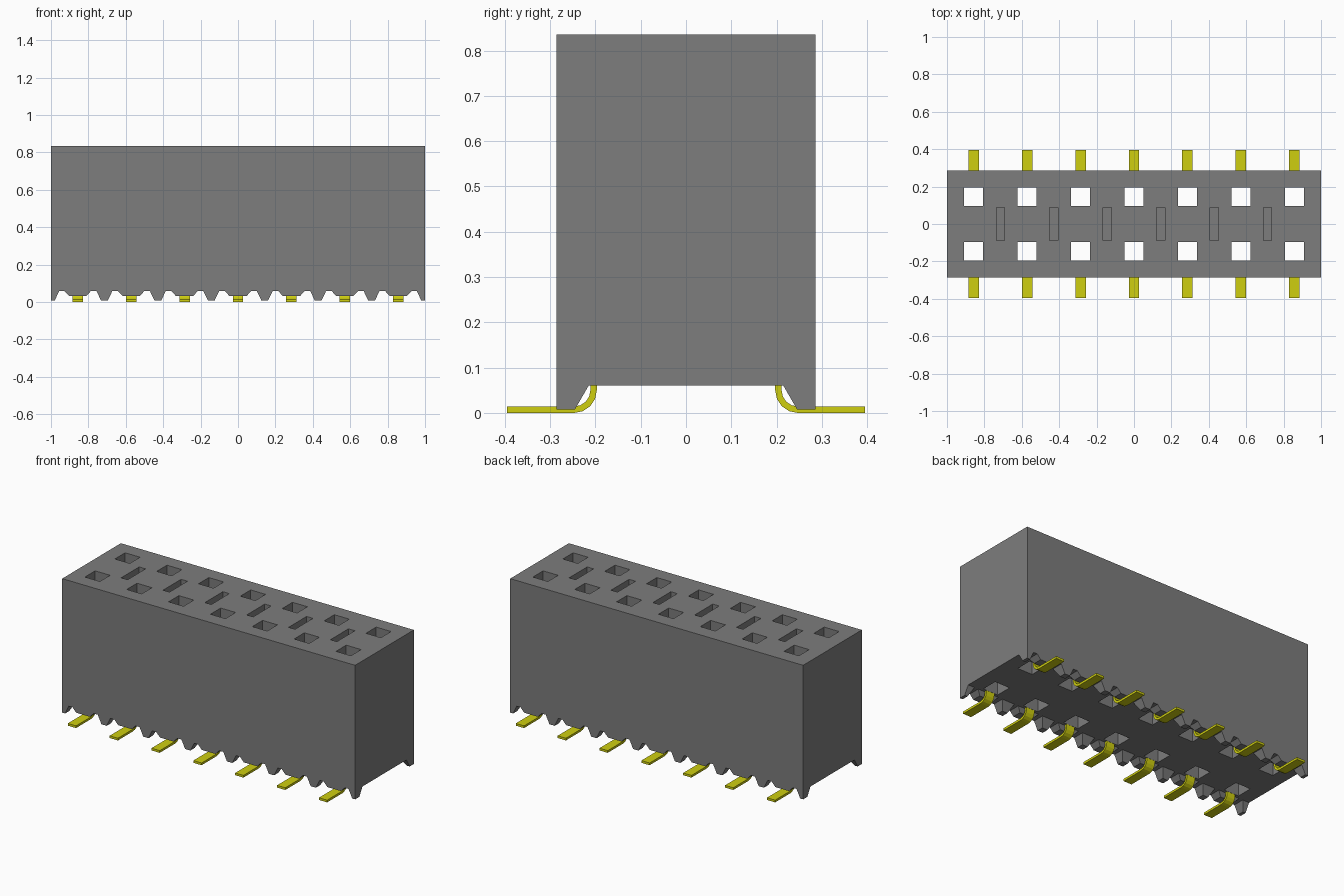
import bpy, bmesh, math

cube = bpy.data.objects.get("Cube")
if cube:
    bpy.data.objects.remove(cube, do_unlink=True)

PITCH = 2 / 7
COLS = [(i - 3) * PITCH for i in range(7)]
GAPS = [(i - 2.5) * PITCH for i in range(6)]
HALF_Y, BASE, TOP = 0.286, 0.06, 0.835
FOOT = 0.008


def material(name, rgb):
    m = bpy.data.materials.new(name)
    m.use_nodes = True
    m.diffuse_color = (*rgb, 1)
    bsdf = next(n for n in m.node_tree.nodes if n.type == 'BSDF_PRINCIPLED')
    bsdf.inputs["Base Color"].default_value = (*rgb, 1)
    return m


GREY = material("grey plastic", (0.205, 0.205, 0.205))
YELLOW = material("yellow metal", (0.62, 0.62, 0.005))


def finish(bm, name, mat):
    bmesh.ops.recalc_face_normals(bm, faces=bm.faces)
    me = bpy.data.meshes.new(name)
    bm.to_mesh(me)
    bm.free()
    me.materials.append(mat)
    ob = bpy.data.objects.new(name, me)
    bpy.context.collection.objects.link(ob)
    return ob


def add_box(bm, x0, x1, y0, y1, z0, z1):
    verts = bmesh.ops.create_cube(bm, size=1)["verts"]
    for v in verts:
        v.co = (x1 if v.co.x > 0 else x0, y1 if v.co.y > 0 else y0, z1 if v.co.z > 0 else z0)


def add_loft(bm, a, b):
    """Closed solid between two matching outlines."""
    va, vb = [bm.verts.new(p) for p in a], [bm.verts.new(p) for p in b]
    bm.faces.new(va)
    bm.faces.new(vb[::-1])
    for i in range(len(va)):
        j = (i + 1) % len(va)
        bm.faces.new((va[i], vb[i], vb[j], va[j]))


# Housing block
bm = bmesh.new()
add_box(bm, -1, 1, -HALF_Y, HALF_Y, BASE, TOP)
housing = finish(bm, "housing", GREY)

# Cutter: through sockets in two rows, blind slots between the columns
bm = bmesh.new()
for x in COLS:
    for y in (-0.146, 0.146):
        add_box(bm, x - 0.051, x + 0.051, y - 0.05, y + 0.05, BASE - 0.1, TOP + 0.1)
for x in GAPS:
    add_box(bm, x - 0.022, x + 0.022, -0.088, 0.088, TOP - 0.1, TOP + 0.1)
cutter = finish(bm, "socket_cutter", GREY)
cutter.hide_render = True
mod = housing.modifiers.new("sockets", 'BOOLEAN')
mod.object, mod.operation, mod.solver = cutter, 'DIFFERENCE', 'EXACT'
bpy.context.view_layer.objects.active = housing
bpy.ops.object.modifier_apply(modifier=mod.name)
bpy.data.objects.remove(cutter, do_unlink=True)


# Feet along both lower edges, flush outside and sloping inside
def add_foot(bm, top0, top1, low0, low1, z, side):
    outline = [(top0, BASE), (low0, z), (low1, z), (top1, BASE)]
    inner = lambda h: 0.245 - 0.03 * (h - FOOT) / (BASE - FOOT)
    add_loft(bm, [(x, side * HALF_Y, h) for x, h in outline],
             [(x, side * inner(h), h) for x, h in outline])


bm = bmesh.new()
for side in (-1, 1):
    for x in COLS:
        add_foot(bm, x - 0.072, x + 0.072, x - 0.047, x + 0.047, 0.033, side)
    for x in GAPS:
        add_foot(bm, x - 0.043, x + 0.043, x - 0.018, x + 0.018, FOOT, side)
    add_foot(bm, -1, -0.955, -1, -0.98, FOOT, side)
    add_foot(bm, 0.955, 1, 0.98, 1, FOOT, side)
finish(bm, "standoff_feet", GREY)

# Bent contact leads: flat tail, quarter bend, upright end inside the housing
THICK, BEND, UPRIGHT = 0.014, 0.05, 0.197


def bend(radius):
    cy, cz = UPRIGHT + BEND, BEND
    return [(cy - radius * math.sin(a), cz - radius * math.cos(a))
            for a in (math.radians(22.5 * k) for k in range(5))]


# The lower skin of the lead has the larger radius and faces the centre line
section = [(0.395, 0)] + bend(BEND) + [(UPRIGHT, 0.15), (UPRIGHT + THICK, 0.15)]
section += bend(BEND - THICK)[::-1] + [(0.395, THICK)]
for side, label in ((-1, "front_leads"), (1, "back_leads")):
    bm = bmesh.new()
    for x in COLS:
        add_loft(bm, [(x - 0.028, side * y, z) for y, z in section],
                 [(x + 0.028, side * y, z) for y, z in section])
    finish(bm, label, YELLOW)
